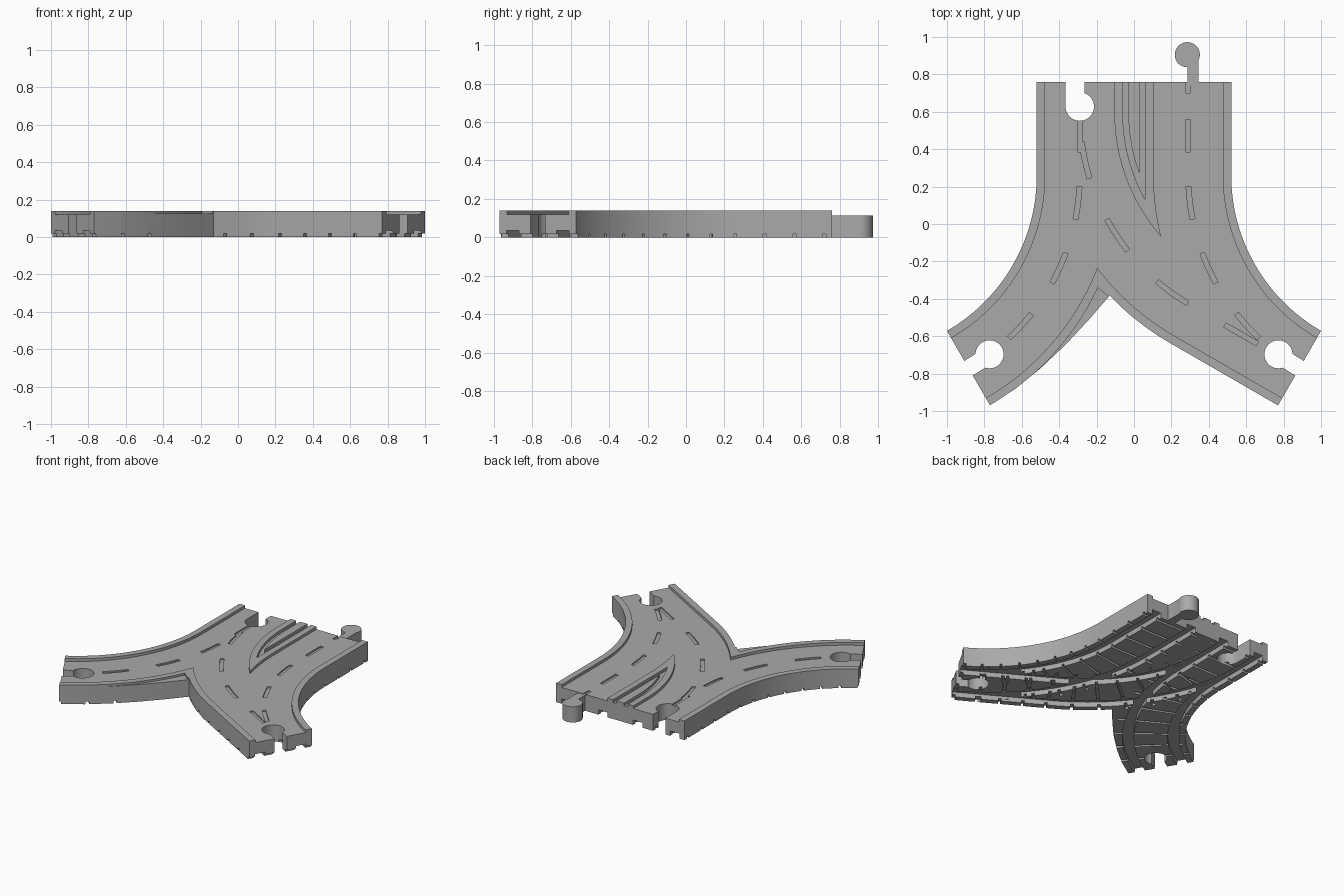
import bpy, bmesh, math
from mathutils import Vector

if "Cube" in bpy.data.objects:
    bpy.data.objects.remove(bpy.data.objects["Cube"])

TOP, ROAD, END_Y = 0.14, 0.12, 0.76
RADIUS, TURN = 1.19, math.radians(60)
HALF, LANE = 0.23, 0.185          # half widths of track and carriageway

grey = bpy.data.materials.new("plain_grey")
grey.use_nodes = True
grey.diffuse_color = (0.4, 0.4, 0.4, 1)
grey.node_tree.nodes["Principled BSDF"].inputs["Base Color"].default_value = (0.4, 0.4, 0.4, 1)

# Each route: arc centre x, arc centre y, turning side, straight run after the arc
LEFT = (-1.48, 0.26, -1, 0)
RIGHT = (1.48, 0.26, 1, 0)
CROSS = (0.9, 0.595, 1, 0.67)


def length(route):
    return END_Y - route[1] + RADIUS * TURN + route[3]


def at(route, s, d):
    """Point at distance s along a route, offset d away from the arc centre."""
    cx, cy, k, _ = route
    run = s - (END_Y - cy)
    a = min(max(run / RADIUS, 0), TURN)
    r = RADIUS + d
    extra = run - a * RADIUS
    return (cx - k * (r * math.cos(a) - extra * math.sin(a)),
            cy - r * math.sin(a) - extra * math.cos(a))


def edge(route, s0, s1, d):
    n = max(2, math.ceil(abs(s1 - s0) / 0.03))
    return [at(route, s0 + (s1 - s0) * i / n, d) for i in range(n + 1)]


def strip(route, s0, s1, d0, d1):
    return edge(route, s0, s1, d0) + edge(route, s1, s0, d1)


def disc(x, y, r, n=40):
    return [(x + r * math.cos(math.tau * i / n), y + r * math.sin(math.tau * i / n))
            for i in range(n)]


def prisms(name, outlines, z0, z1):
    """Extrude flat outlines into one mesh object."""
    bm = bmesh.new()
    for pts in outlines:
        face = bm.faces.new([bm.verts.new((x, y, z0)) for x, y in pts])
        ext = bmesh.ops.extrude_face_region(bm, geom=[face])
        verts = [v for v in ext["geom"] if isinstance(v, bmesh.types.BMVert)]
        bmesh.ops.translate(bm, vec=Vector((0, 0, z1 - z0)), verts=verts)
    bmesh.ops.recalc_face_normals(bm, faces=bm.faces[:])
    mesh = bpy.data.meshes.new(name)
    bm.to_mesh(mesh)
    bm.free()
    ob = bpy.data.objects.new(name, mesh)
    bpy.context.collection.objects.link(ob)
    mesh.materials.append(grey)
    return ob


def activate(ob):
    bpy.ops.object.select_all(action="DESELECT")
    ob.select_set(True)
    bpy.context.view_layer.objects.active = ob


def combine(ob, other, operation="DIFFERENCE"):
    mod = ob.modifiers.new("boolean", "BOOLEAN")
    mod.operation, mod.solver, mod.object = operation, "MANIFOLD", other
    activate(ob)
    bpy.ops.object.modifier_apply(modifier=mod.name)
    bpy.data.objects.remove(other)


def cut(outlines, z0, z1):
    combine(track, prisms("cutter", outlines, z0, z1))


# Forked slab
bulge = [(-0.63, -0.878), (-0.5, -0.772), (-0.36, -0.64), (-0.24, -0.51)]
crotch = END_Y - CROSS[1] + RADIUS * math.acos(1.03 / 1.42)
outline = (edge(LEFT, 0, length(LEFT), -HALF) + [at(LEFT, length(LEFT), HALF)] + bulge
           + edge(CROSS, crotch, length(CROSS), HALF)
           + edge(RIGHT, length(RIGHT), 0, -HALF))
track = prisms("forked_track", [outline], 0, TOP)

# Carriageways sunk between the kerbs
for route in (LEFT, RIGHT, CROSS):
    cut([strip(route, -0.04, length(route) + 0.04, -LANE, LANE)], ROAD, 0.2)

# Groove inside the island, leaving a smaller wedge
cut([edge(CROSS, -0.04, 0.766, -0.23) + [(0.06, 0.8), (0.03, 0.8)]
     + edge(CROSS, 0.595, -0.04, -0.26)], ROAD, 0.2)

# Low ledge outside the kerb at the fork
cut([edge(LEFT, 1.02, 1.68, HALF) + [(-0.65, -1.0), (-0.13, -0.45), (-0.135, -0.39)]],
    0.125, 0.2)

# Lane dashes
for route in (LEFT, RIGHT):
    cut([strip(route, s, s + 0.175, -0.013, 0.013) for s in (0.2, 0.56, 0.925, 1.3)],
        ROAD - 0.01, 0.2)
cut([strip(CROSS, s, s + 0.2, -0.013, 0.013) for s in (0.32, 0.76, 1.19, 1.62)],
    ROAD - 0.0105, 0.2)
cut([strip(RIGHT, -0.02, 0.06, -0.013, 0.013)], ROAD - 0.01, 0.2)

# Wheel grooves and crosswise sleeper grooves underneath
for i, route in enumerate((LEFT, RIGHT, CROSS)):
    nudge = i * 0.0004
    total = length(route)
    cut([strip(route, -0.04, total + 0.04, d - 0.037 - nudge, d + 0.037 + nudge)
         for d in (-0.15, 0.15)], -0.05, 0.035 + nudge)
    first = 0.04 if i < 2 else 0.52
    count = int((total - first) / 0.155) + 1
    cut([strip(route, s - 0.009, s + 0.009, -0.24, 0.24)
         for s in (first + 0.155 * j for j in range(count))], -0.05, 0.018 + nudge)

# Sockets: a round hole with a slot to the end
for route in (LEFT, RIGHT):
    end = length(route)
    cut([disc(*at(route, end - 0.135, 0), 0.075)], -0.1, 0.3)
    cut([strip(route, end - 0.135, end + 0.05, -0.045, 0.045)], -0.1, 0.3)
cut([disc(-0.29, 0.628, 0.076)], -0.1, 0.3)
cut([[(-0.366, 0.628), (-0.265, 0.628), (-0.265, 0.8), (-0.366, 0.8)]], -0.1, 0.3)

# Connector peg with softened rims
peg = prisms("connector_peg", [disc(0.285, 0.905, 0.067)], 0, 0.115)
stem = prisms("stem", [[(0.285, 0.74), (0.345, 0.74), (0.345, 0.905), (0.285, 0.905)]], 0, 0.115)
combine(peg, stem, "UNION")
bevel = peg.modifiers.new("soft_rim", "BEVEL")
bevel.width, bevel.segments, bevel.angle_limit = 0.01, 3, math.radians(50)

for ob in (track, peg):
    activate(ob)
    bpy.ops.object.shade_smooth_by_angle(angle=math.radians(30))
